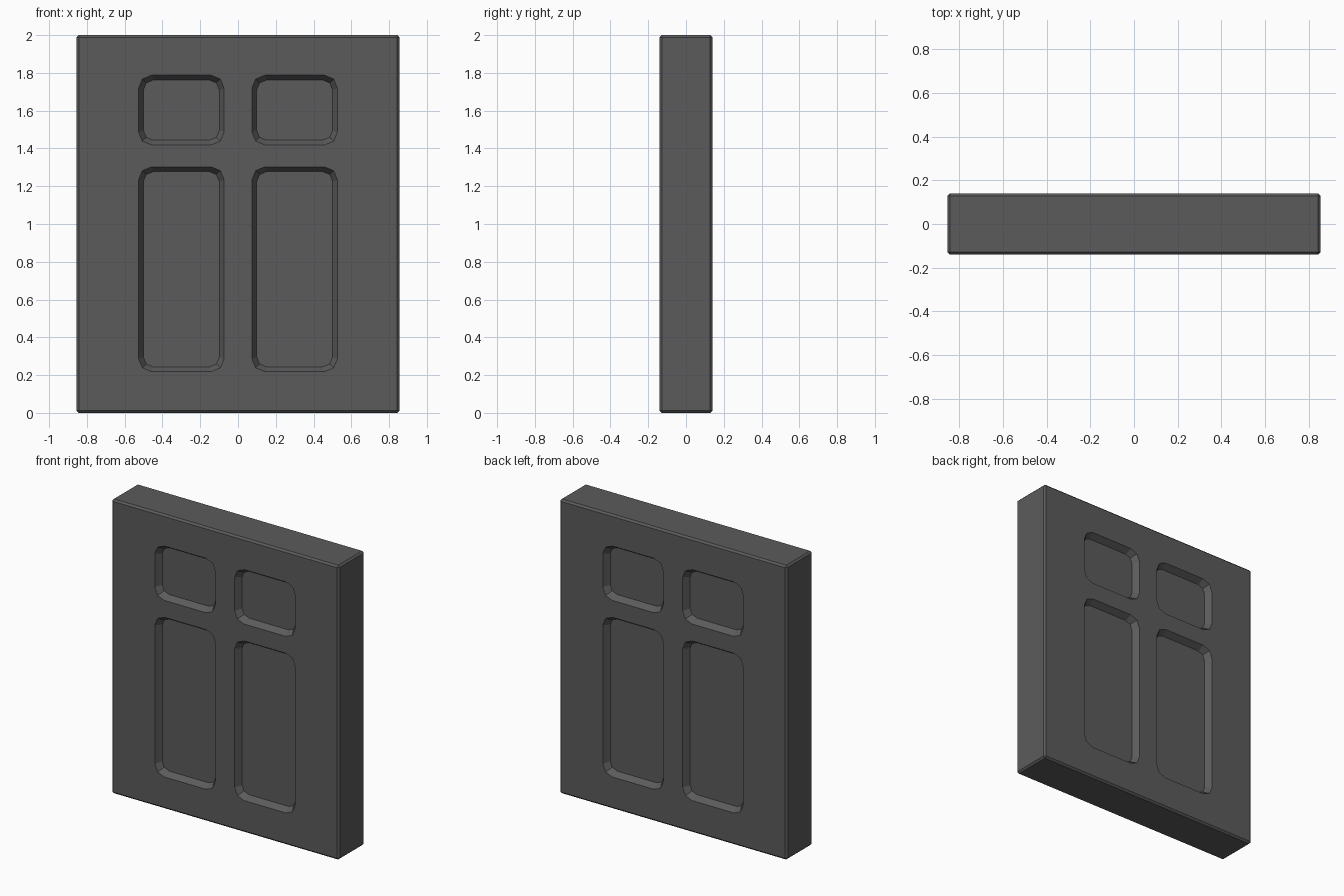
import bpy, bmesh, math

if "Cube" in bpy.data.objects:
    bpy.data.objects.remove(bpy.data.objects["Cube"])

W, D, H = 1.71, 0.28, 2.0      # slab size
DEPTH = 0.042                  # depth of the recessed panels

dark_grey = bpy.data.materials.new("dark_grey")
dark_grey.diffuse_color = (0.105, 0.105, 0.105, 1)
dark_grey.use_nodes = True
dark_grey.node_tree.nodes["Principled BSDF"].inputs["Base Color"].default_value = dark_grey.diffuse_color


def make_object(name, bm):
    bmesh.ops.recalc_face_normals(bm, faces=bm.faces)
    mesh = bpy.data.meshes.new(name)
    bm.to_mesh(mesh)
    bm.free()
    mesh.materials.append(dark_grey)
    ob = bpy.data.objects.new(name, mesh)
    bpy.context.collection.objects.link(ob)
    return ob


def rounded_rect(x0, x1, z0, z1, r, steps=2):
    """Outline of a rectangle with rounded corners, in x and z."""
    pts = []
    centres = [(x1 - r, z1 - r), (x0 + r, z1 - r), (x0 + r, z0 + r), (x1 - r, z0 + r)]
    for k, (cx, cz) in enumerate(centres):
        for i in range(steps + 1):
            a = math.pi / 2 * (k + i / steps)
            pts.append((cx + r * math.cos(a), cz + r * math.sin(a)))
    return pts


def add_recess(bm, x0, x1, z0, z1, side):
    """Tapered cutter for one recessed panel; side is -1 front, 1 back."""
    i = 0.026
    outer = rounded_rect(x0, x1, z0, z1, 0.07)
    inner = rounded_rect(x0 + i, x1 - i, z0 + i, z1 - i, 0.052)
    rings = []
    for outline, y in ((inner, D / 2 - DEPTH), (outer, D / 2), (outer, D / 2 + 0.1)):
        rings.append([bm.verts.new((x, side * y, z)) for x, z in outline])
    n = len(outer)
    for a, b in zip(rings, rings[1:]):
        for k in range(n):
            bm.faces.new((a[k], a[(k + 1) % n], b[(k + 1) % n], b[k]))
    bm.faces.new(rings[0])
    bm.faces.new(rings[-1])


# Door slab with a narrow edge bevel
bm = bmesh.new()
bmesh.ops.create_cube(bm, size=1)
for v in bm.verts:
    v.co = (v.co.x * W, v.co.y * D, (v.co.z + 0.5) * H)
bmesh.ops.bevel(bm, geom=bm.edges[:], offset=0.012, segments=1, affect='EDGES')
door = make_object("door_slab", bm)

# Two short and two tall recesses on both sides
bm = bmesh.new()
for side in (-1, 1):
    for x0, x1 in ((-0.527, -0.073), (0.073, 0.527)):
        for z0, z1 in ((1.418, 1.788), (0.218, 1.303)):
            add_recess(bm, x0, x1, z0, z1, side)
cutter = make_object("panel_cutter", bm)
cutter.hide_render = True

mod = door.modifiers.new("panels", 'BOOLEAN')
mod.operation = 'DIFFERENCE'
mod.solver = 'EXACT'
mod.object = cutter
bpy.context.view_layer.objects.active = door
door.select_set(True)
bpy.ops.object.modifier_apply(modifier=mod.name)
bpy.data.objects.remove(cutter)
